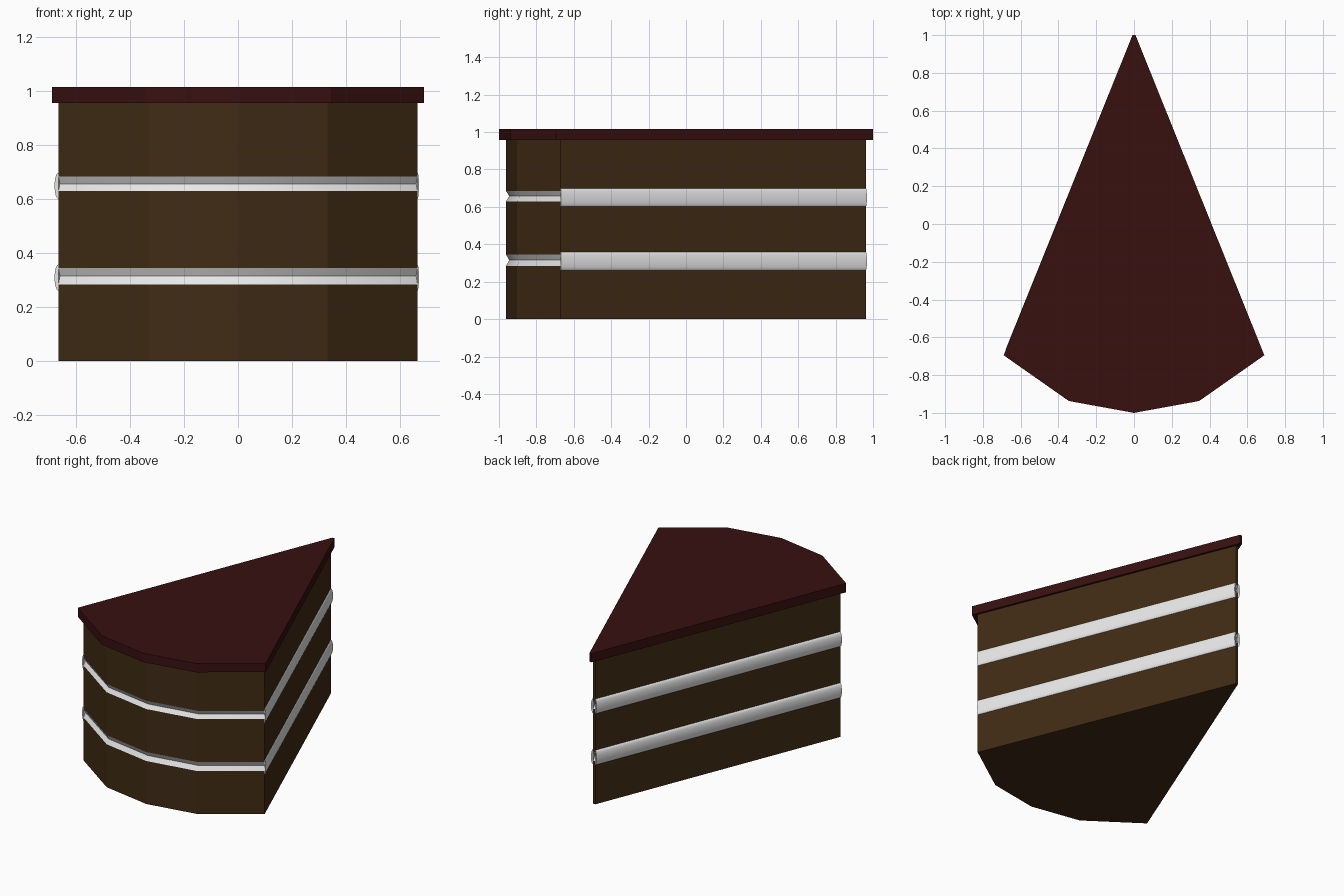
import bpy, math
from mathutils import Vector

if "Cube" in bpy.data.objects:
    bpy.data.objects.remove(bpy.data.objects["Cube"])


def mat(name, col):
    m = bpy.data.materials.new(name)
    m.diffuse_color = (*col, 1)
    m.use_nodes = True
    m.node_tree.nodes["Principled BSDF"].inputs["Base Color"].default_value = m.diffuse_color
    return m


SPONGE = mat("chocolate sponge", (0.050, 0.024, 0.007))
ICING = mat("dark icing", (0.040, 0.005, 0.005))
CREAM = mat("white cream", (0.80, 0.80, 0.80))


def outline(corner, mid, front, tip):
    """Wedge seen from above: blunt tip at the back, faceted arc at the front."""
    half = [corner, mid]
    left = [(-x, y) for x, y in half]
    return [(-0.008, tip)] + left + [(0, front)] + half[::-1] + [(0.008, tip)]


BODY = outline((0.665, -0.67), (0.332, -0.903), -0.962, 0.962)
LID = outline((0.69, -0.695), (0.345, -0.937), -1.0, 1.0)
GROOVE = outline((0.660, -0.657), (0.328, -0.887), -0.945, 0.945)


def loft(name, rings, material, smooth=False, ):
    """Join rings of equal length with quads and cap both ends."""
    n = len(rings[0])
    verts = [v for r in rings for v in r]
    faces = [[k * n + i, k * n + (i + 1) % n, (k + 1) * n + (i + 1) % n, (k + 1) * n + i]
             for k in range(len(rings) - 1) for i in range(n)]
    faces.append(list(range(n))[::-1])
    faces.append([(len(rings) - 1) * n + i for i in range(n)])
    me = bpy.data.meshes.new(name)
    me.from_pydata(verts, [], faces)
    me.materials.append(material)
    ob = bpy.data.objects.new(name, me)
    bpy.context.collection.objects.link(ob)
    bpy.context.view_layer.objects.active = ob
    ob.select_set(True)
    bpy.ops.object.mode_set(mode='EDIT')
    bpy.ops.mesh.select_all(action='SELECT')
    bpy.ops.mesh.normals_make_consistent(inside=False)
    bpy.ops.object.mode_set(mode='OBJECT')
    if smooth:
        bpy.ops.object.shade_smooth_by_angle(angle=math.radians(50))
    ob.select_set(False)
    return ob


def at(shape, z):
    return [(x, y, z) for x, y in shape]


def bead(name, side, zc, bulge_front, bulge_back):
    """Rounded cream strip squeezed out along one cut wall."""
    a = Vector((side * 0.665, -0.67, zc))
    b = Vector((side * 0.008, 0.962, zc))
    d = (b - a).normalized()
    out = Vector((d.y * side, -d.x * side, 0))
    rings = []
    for p, bulge in ((a, bulge_front), (b, bulge_back)):
        ring = []
        for i in range(9):
            t = math.pi * (i / 8 - 0.5)
            ring.append(p + out * bulge * math.cos(t) + Vector((0, 0, 0.049 * math.sin(t))))
        rings.append(ring)
    loft(name, rings, CREAM, True)


# sponge layers
for name, z0, z1 in (("bottom_sponge", 0, 0.285), ("middle_sponge", 0.345, 0.63),
                     ("top_sponge", 0.685, 0.957)):
    loft(name, [at(BODY, z0), at(BODY, z1)], SPONGE)

# cream fillings, slightly hollow at the front, bulging along the cut walls
for name, z0, z1, zc in (("lower_cream", 0.285, 0.345, 0.31), ("upper_cream", 0.63, 0.685, 0.65)):
    loft(name, [at(BODY, z0), at(GROOVE, (z0 + z1) / 2), at(BODY, z1)], CREAM, True)
    bead(name + "_left_bead", -1, zc, 0.016, 0.014)
    bead(name + "_right_bead", 1, zc, 0.006, 0.014)

# icing lid
loft("icing_top", [at(LID, 0.957), at(LID, 1.016)], ICING)
